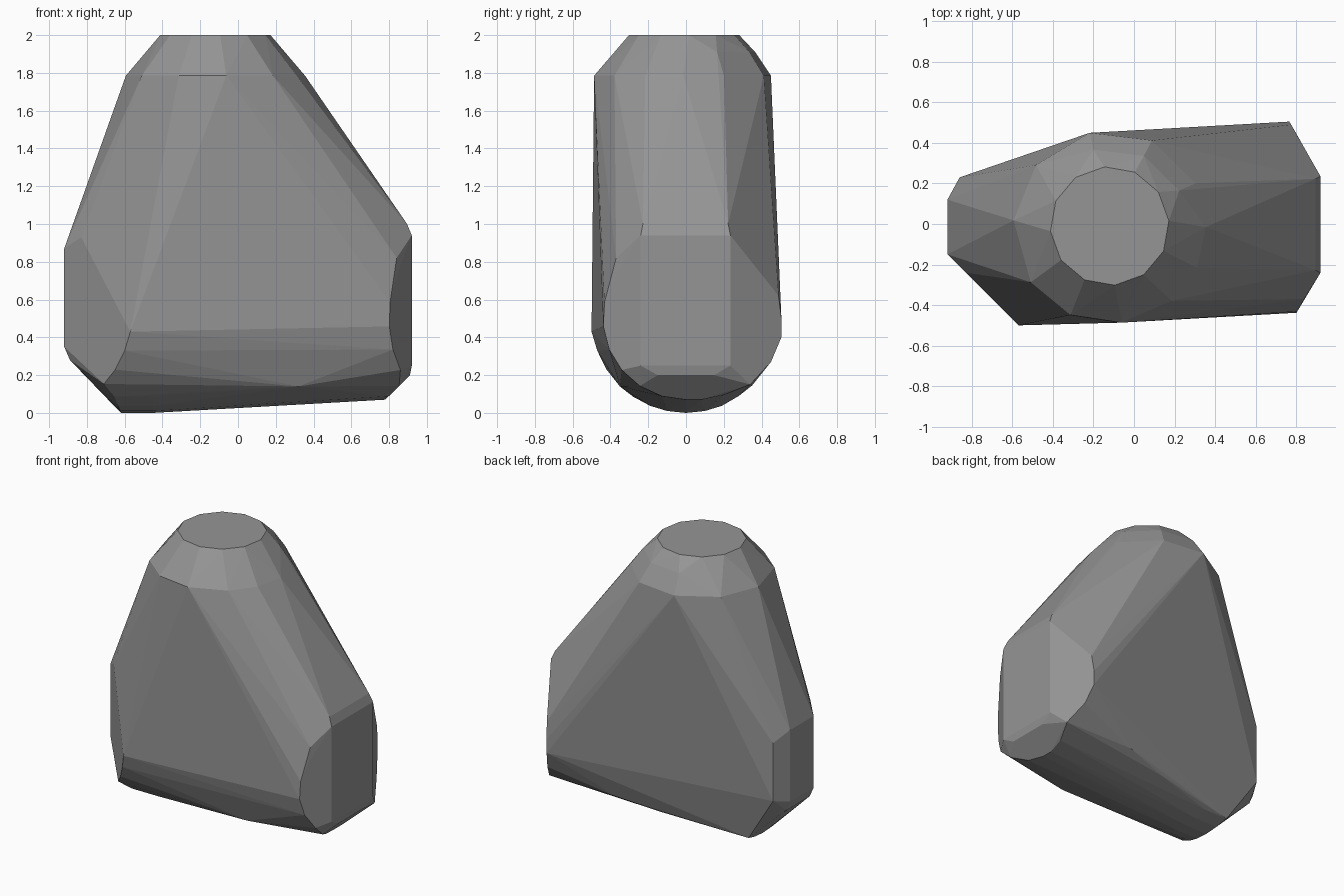
import bpy, bmesh
from math import sin, cos, pi, sqrt, radians

if "Cube" in bpy.data.objects:
    bpy.data.objects.remove(bpy.data.objects["Cube"])

pts = []

def ring(cx, cy, z, r, angles):
    """Horizontal ring of the neck, angles in degrees."""
    for a in map(radians, angles):
        pts.append((cx + r * cos(a), cy + r * sin(a), z))

def floor_z(y):
    """Height of the rounded underside."""
    return 0.5 - sqrt(0.25 - y * y)

# Neck: flat top and its rounded chamfer
ring(-0.12, -0.01, 2.0, 0.293, range(5, 360, 30))
ring(-0.12, -0.01, 1.91, 0.385, (27, 64, 102))
ring(-0.12, -0.015, 1.785, 0.475, (0, 27, 64, 102, 140, 176, 215, 246, 277, 310, 335))

# Left end: flat cap, its lower bevel and rear bevel
for y in (-0.15, 0.12):
    pts += [(-0.92, y, 0.35), (-0.92, y, 0.87), (-0.89, y, 0.28)]
pts += [(-0.86, 0.23, 0.38), (-0.86, 0.23, 0.80)]

# Left front: diagonal cut across the rounded underside
pts += [(-0.83, -0.24, 0.93), (-0.57, -0.50, 0.43)]
for y in (-0.47, -0.42, -0.36):
    pts.append((-1.07 - y, y, floor_z(y)))

# Rounded underside
for y in (-0.28, -0.19, -0.1, 0.0, 0.1, 0.19):
    z = floor_z(y)
    pts += [(-0.62 - 0.4 * z, y, z), (-0.45, y, z)]
pts += [(0.32, -0.35, 0.14), (0.32, 0.35, 0.145), (0.0, 0.28, 0.09)]

# Right end: flat cap with bevelled top
for y in (-0.24, 0.235):
    pts += [(0.92, y, 0.25), (0.92, y, 0.94), (0.895, y * 0.95, 1.0)]
pts += [(0.91, -0.15, 0.20), (0.91, 0.15, 0.20)]

# Right end: rounded bevels, front then rear
for i in range(9):
    a = -pi / 2 + pi * i / 8 * 0.75
    y, z = -0.44 * cos(a), 0.5 + 0.43 * sin(a)
    pts.append((min(0.92 - 0.6 * (-y - 0.24), 0.71 + z), y, z))
pts.append((0.84, -0.37, 0.82))
for z, y in ((0.62, 0.49), (0.5, 0.505), (0.4, 0.505), (0.27, 0.45), (0.15, 0.34)):
    pts.append((min(0.92 - 0.58 * (y - 0.24), 0.71 + z), y, z))
pts += [(0.80, 0.2, 0.095), (0.78, 0.08, 0.07)]

# Wrap everything in one convex body
bm = bmesh.new()
for p in pts:
    bm.verts.new(p)
bmesh.ops.convex_hull(bm, input=bm.verts[:])
loose = [v for v in bm.verts if not v.link_faces]
bmesh.ops.delete(bm, geom=loose, context='VERTS')
bmesh.ops.dissolve_limit(bm, angle_limit=radians(1), verts=bm.verts[:], edges=bm.edges[:])
bmesh.ops.recalc_face_normals(bm, faces=bm.faces[:])
mesh = bpy.data.meshes.new("faceted_body")
bm.to_mesh(mesh)
bm.free()
body = bpy.data.objects.new("faceted_body", mesh)
bpy.context.collection.objects.link(body)

# Dark grey surface
grey = bpy.data.materials.new("dark_grey")
grey.diffuse_color = (0.3, 0.3, 0.3, 1)
grey.use_nodes = True
grey.node_tree.nodes["Principled BSDF"].inputs["Base Color"].default_value = grey.diffuse_color
mesh.materials.append(grey)
